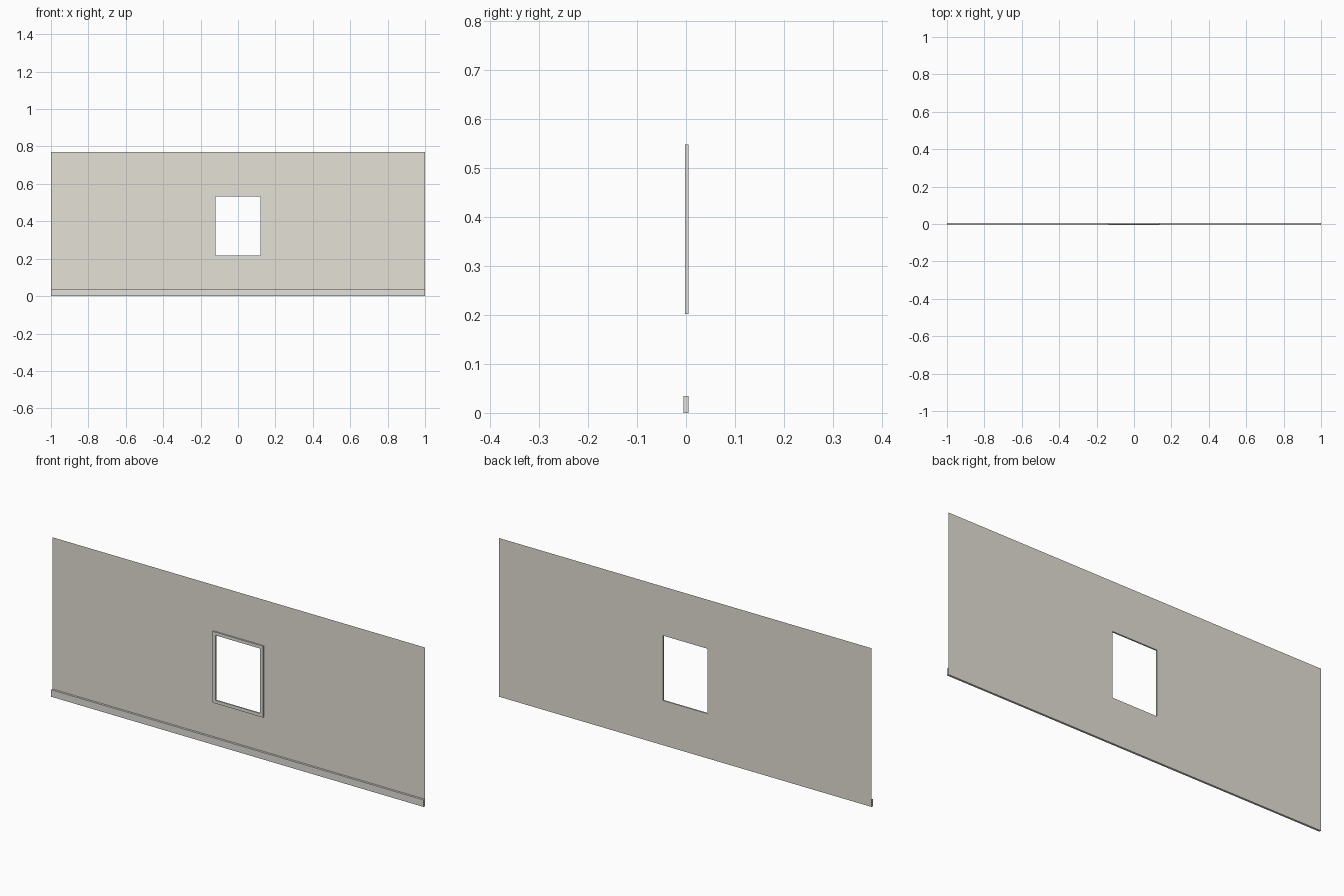
import bpy, bmesh

if "Cube" in bpy.data.objects:
    bpy.data.objects.remove(bpy.data.objects["Cube"])

BACK = 0.005                      # wall plane; trim projects forward from it
HX, HZ0, HZ1 = 0.12, 0.217, 0.532   # window opening
TRIM = 0.0155                     # casing width


def material(name, rgb):
    m = bpy.data.materials.new(name)
    m.diffuse_color = (*rgb, 1)
    m.use_nodes = True
    m.node_tree.nodes["Principled BSDF"].inputs["Base Color"].default_value = m.diffuse_color
    return m


def finish(name, bm, mat):
    me = bpy.data.meshes.new(name)
    bm.to_mesh(me)
    bm.free()
    me.materials.append(mat)
    ob = bpy.data.objects.new(name, me)
    bpy.context.collection.objects.link(ob)
    return ob


def rect(x, z0, z1):
    return [(-x, z0), (x, z0), (x, z1), (-x, z1)]


def ring_loft(bm, loops):
    """Join successive (rectangle, y) loops with quads."""
    rows = [[bm.verts.new((x, y, z)) for x, z in pts] for pts, y in loops]
    for a, b in zip(rows, rows[1:]):
        for i in range(4):
            j = (i + 1) % 4
            bm.faces.new((a[i], a[j], b[j], b[i]))


wall_paint = material("warm off-white wall", (0.78, 0.75, 0.68))
trim_paint = material("pale grey trim", (0.77, 0.75, 0.71))

# Wall: single-sided sheet with a window opening
bm = bmesh.new()
ring_loft(bm, [(rect(1, 0, 0.77), BACK), (rect(HX, HZ0, HZ1), BACK)])
finish("wall", bm, wall_paint)

# Window casing: rectangular section swept around the opening
bm = bmesh.new()
inner = rect(HX, HZ0, HZ1)
outer = rect(HX + TRIM, HZ0 - TRIM, HZ1 + TRIM)
ring_loft(bm, [(outer, BACK), (outer, -0.002), (inner, -0.002), (inner, BACK)])
finish("window_casing", bm, trim_paint)

# Baseboard along the foot of the wall
bm = bmesh.new()
bmesh.ops.create_cube(bm, size=1)
for v in bm.verts:
    v.co = (v.co.x * 2, v.co.y * 0.01, (v.co.z + 0.5) * 0.034)
bm.normal_update()
back = [f for f in bm.faces if f.normal.y > 0.9]
bmesh.ops.delete(bm, geom=back, context='FACES_ONLY')   # wall sheet closes the back
finish("baseboard", bm, trim_paint)
